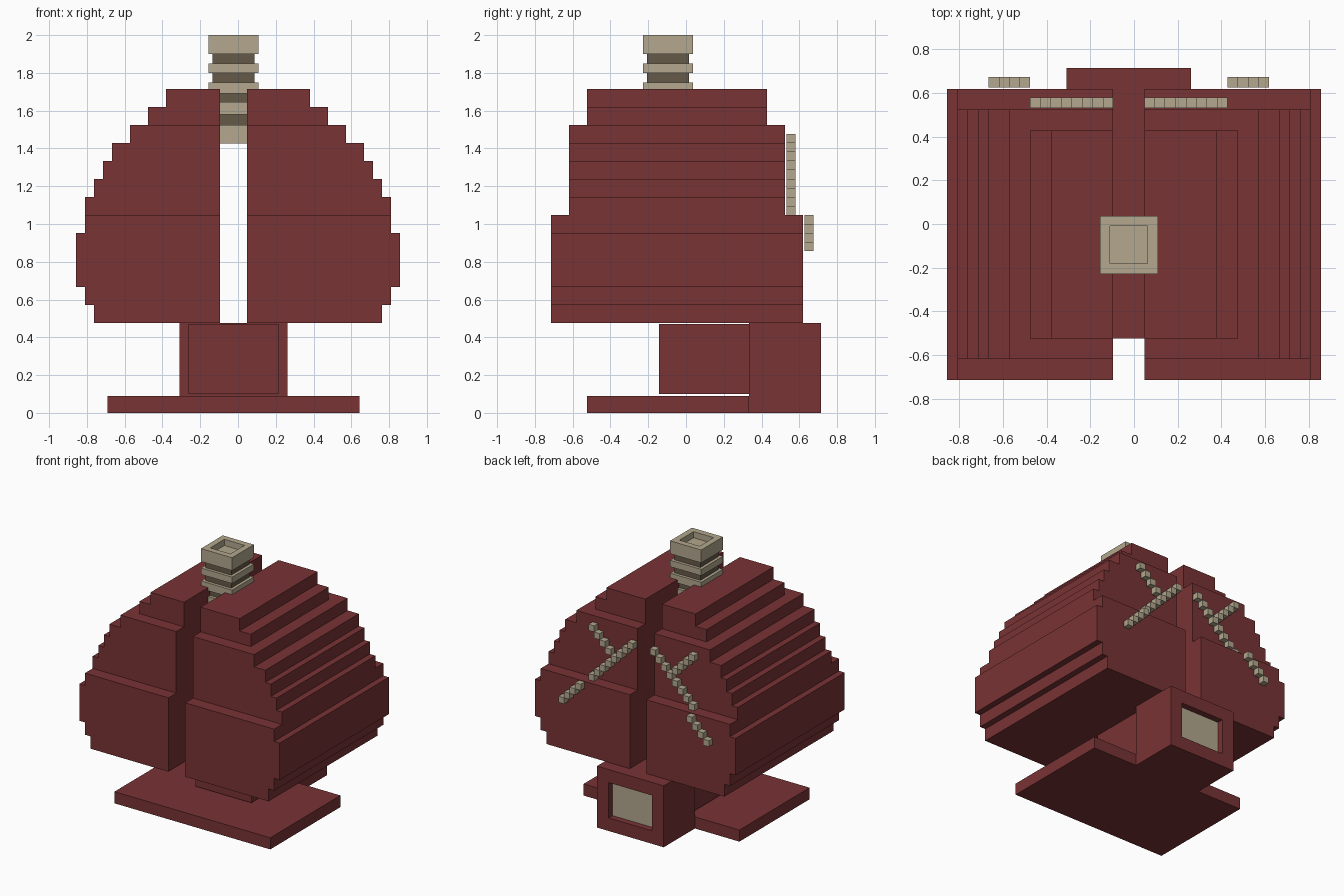
import bpy, bmesh
from mathutils import Vector

cube = bpy.data.objects.get("Cube")
if cube:
    bpy.data.objects.remove(cube, do_unlink=True)

U = 1 / 21          # one block
CX = -0.5 * U       # centre line of the parts between the lobes
CY = -2 * U         # windpipe centre


def material(name, rgb):
    m = bpy.data.materials.new(name)
    m.use_nodes = True
    m.diffuse_color = (*rgb, 1)
    m.node_tree.nodes["Principled BSDF"].inputs["Base Color"].default_value = (*rgb, 1)
    return m


RED = material("dark red", (0.192, 0.033, 0.036))
BEIGE = material("beige", (0.451, 0.387, 0.271))
BROWN = material("brown", (0.133, 0.102, 0.065))


def finish(name, bm, *mats):
    bmesh.ops.recalc_face_normals(bm, faces=bm.faces)
    mesh = bpy.data.meshes.new(name)
    bm.to_mesh(mesh)
    bm.free()
    for m in mats:
        mesh.materials.append(m)
    ob = bpy.data.objects.new(name, mesh)
    bpy.context.collection.objects.link(ob)
    return ob


def add_box(bm, lo, hi):
    lo, hi = Vector(lo), Vector(hi)
    verts = bmesh.ops.create_cube(bm, size=1)["verts"]
    for v in verts:
        v.co = (lo + hi) / 2 + v.co * (hi - lo)


def box(name, lo, hi, *mats, recess=None):
    """Box; recess = (direction, rim width, depth) sinks a panel in one side."""
    bm = bmesh.new()
    add_box(bm, lo, hi)
    if recess:
        direction, rim, depth = recess
        bm.normal_update()
        face = max(bm.faces, key=lambda f: f.normal.dot(Vector(direction)))
        bmesh.ops.inset_region(bm, faces=[face], thickness=rim)
        floor = bmesh.ops.extrude_face_region(bm, geom=[face])["geom"]
        bmesh.ops.delete(bm, geom=[face], context='FACES_ONLY')
        bmesh.ops.translate(bm, vec=Vector(direction) * -depth,
                            verts=[g for g in floor if isinstance(g, bmesh.types.BMVert)])
        for g in floor:
            if isinstance(g, bmesh.types.BMFace):
                g.material_index = len(mats) - 1
    return finish(name, bm, *mats)


# Lobes: three depth tiers, each a stepped outline extruded front to back.
# Tier: front y, back y, then (bottom z, top z, outer x) steps, in blocks.
TIERS = [
    (-15, 13, [(10, 12, 16), (12, 14, 17), (14, 20, 18), (20, 22, 17)]),
    (-13, 11, [(22, 24, 17), (24, 26, 16), (26, 28, 15), (28, 30, 14), (30, 32, 12)]),
    (-11, 9, [(32, 34, 10), (34, 36, 8)]),
]


def lobe(name, side, inner):
    bm = bmesh.new()
    for y0, y1, steps in TIERS:
        outline = [(inner, steps[0][0])]
        for z0, z1, outer in steps:
            outline += [(outer, z0), (outer, z1)]
        outline.append((inner, steps[-1][1]))
        face = bm.faces.new([bm.verts.new((side * x * U, y0 * U, z * U)) for x, z in outline])
        new = bmesh.ops.extrude_face_region(bm, geom=[face])["geom"]
        bmesh.ops.translate(bm, vec=(0, (y1 - y0) * U, 0),
                            verts=[g for g in new if isinstance(g, bmesh.types.BMVert)])
    # extrude_face_region keeps the first cap, so each tier is closed
    finish(name, bm, RED)


lobe("left_lobe", 1, 1)
lobe("right_lobe", -1, 2)

# Base plate, inner block and rear block with a sunken panel
box("base_plate", (CX - 14 * U, -11 * U, 0), (CX + 14 * U, 7 * U, 0.09), RED)
box("inner_block", (CX - 5 * U, -3 * U, 0.1), (CX + 5 * U, 7 * U, 0.47), RED)
box("rear_block", (CX - 6 * U, 7 * U, 0), (CX + 6 * U, 15 * U, 10 * U - 0.001), RED, BEIGE,
    recess=((0, 1, 0), 3 * U, U))


# Windpipe: wide rings with narrower dark necks between them
def pipe_part(name, half, z0, z1, *mats, recess=None):
    box(name, (CX - half, CY - half, z0), (CX + half, CY + half, z1), *mats, recess=recess)


RING, NECK = 0.133, 0.11
pipe_part("windpipe_top", RING, 1.9, 2.0, BEIGE, recess=((0, 0, 1), 0.066, U))
for i, (z0, z1) in enumerate([(1.8, 1.85), (1.69, 1.75), (1.58, 1.645), (1.425, 1.525)]):
    pipe_part(f"windpipe_ring_{i + 1}", RING, z0, z1, BEIGE)
for i, (z0, z1) in enumerate([(1.85, 1.9), (1.75, 1.8), (1.645, 1.69), (1.525, 1.58)]):
    pipe_part(f"windpipe_neck_{i + 1}", NECK, z0, z1, BROWN)

# Airways on the back: a diagonal of small cubes with one side branch.
# Each cell is (blocks outward, blocks down from the start).
CELLS = [(k, k) for k in range(12)] + [(4 + k, 2 - k) for k in range(4)]
for name, side in (("left_airway", 1), ("right_airway", -1)):
    bm = bmesh.new()
    for out, down in CELLS:
        x = CX + side * (2 + out) * U
        z = (29.5 - down) * U
        y = 0.555 if out < 8 or down < 8 else 0.555 + 2 * U
        h = U / 2
        add_box(bm, (x - h, y - h, z - h), (x + h, y + h, z + h))
    finish(name, bm, BEIGE)
